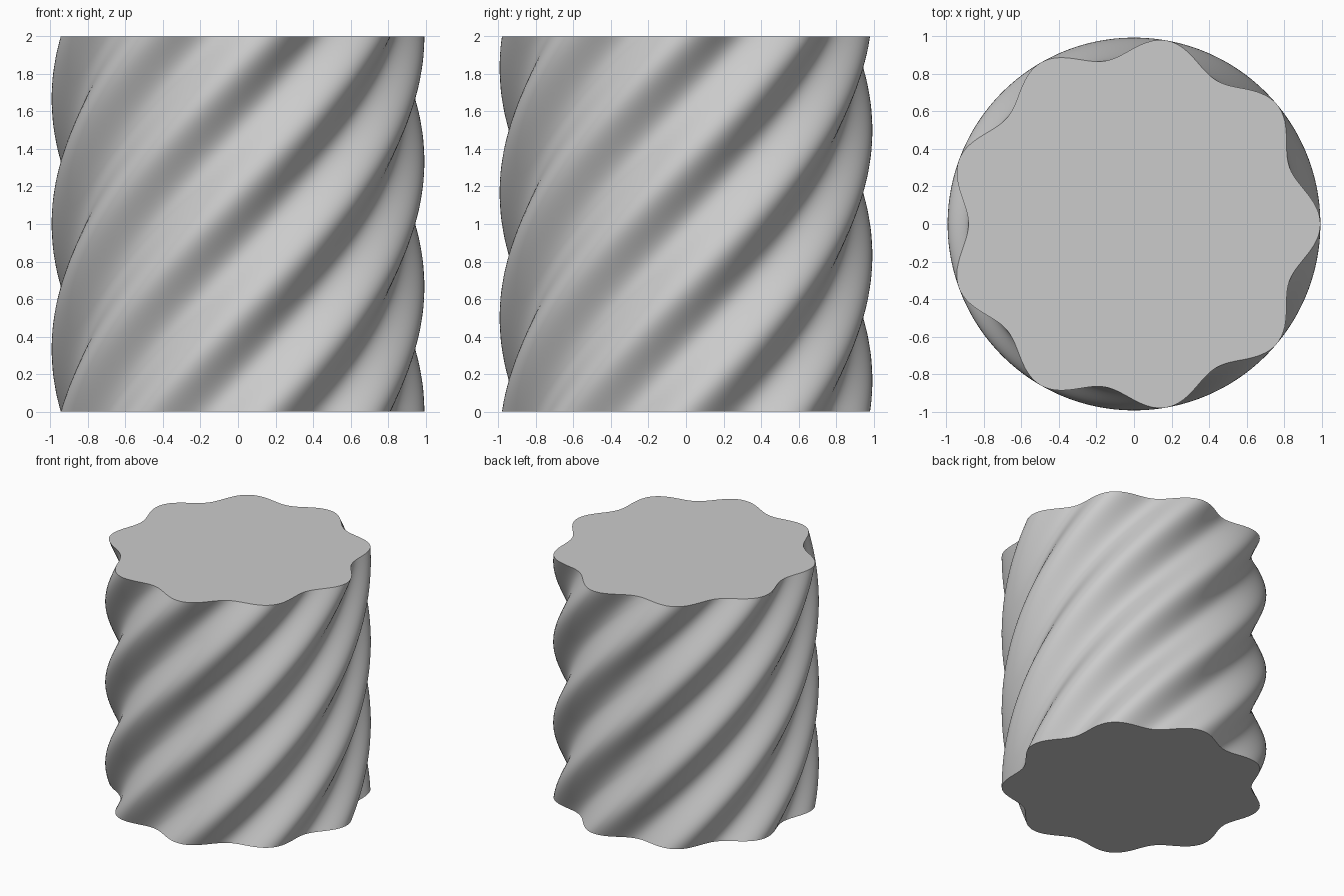
import bpy
import bmesh
from math import sin, cos, radians, tau

if "Cube" in bpy.data.objects:
    bpy.data.objects.remove(bpy.data.objects["Cube"], do_unlink=True)

LOBES = 9
HEIGHT = 2.0
MEAN_RADIUS = 0.9375
LOBE_DEPTH = 0.0555
TWIST = radians(120)
SIDES = LOBES * 28
LAYERS = 72


def fluted_ring(bm, z, turn):
    """One wavy cross-section, turned about z."""
    ring = []
    for i in range(SIDES):
        a = tau * i / SIDES
        r = MEAN_RADIUS + LOBE_DEPTH * cos(LOBES * a)
        ring.append(bm.verts.new((r * cos(a + turn), r * sin(a + turn), z)))
    return ring


# Plain grey material
grey = bpy.data.materials.new("plain_grey")
grey.use_nodes = True
colour = (0.6, 0.6, 0.6, 1.0)
grey.diffuse_color = colour
grey.node_tree.nodes["Principled BSDF"].inputs["Base Color"].default_value = colour

# Twisted fluted wall
bm = bmesh.new()
rings = [fluted_ring(bm, HEIGHT * k / LAYERS, TWIST * k / LAYERS)
         for k in range(LAYERS + 1)]
for low, high in zip(rings, rings[1:]):
    for i in range(SIDES):
        j = (i + 1) % SIDES
        bm.faces.new((low[i], low[j], high[j], high[i])).smooth = True

# Flat end caps with sharp rims
caps = [bm.faces.new(rings[0][::-1]), bm.faces.new(rings[-1])]
for cap in caps:
    cap.smooth = False
    for edge in cap.edges:
        edge.smooth = False

mesh = bpy.data.meshes.new("twisted_fluted_column")
bm.to_mesh(mesh)
bm.free()
mesh.materials.append(grey)
column = bpy.data.objects.new("twisted_fluted_column", mesh)
bpy.context.collection.objects.link(column)
